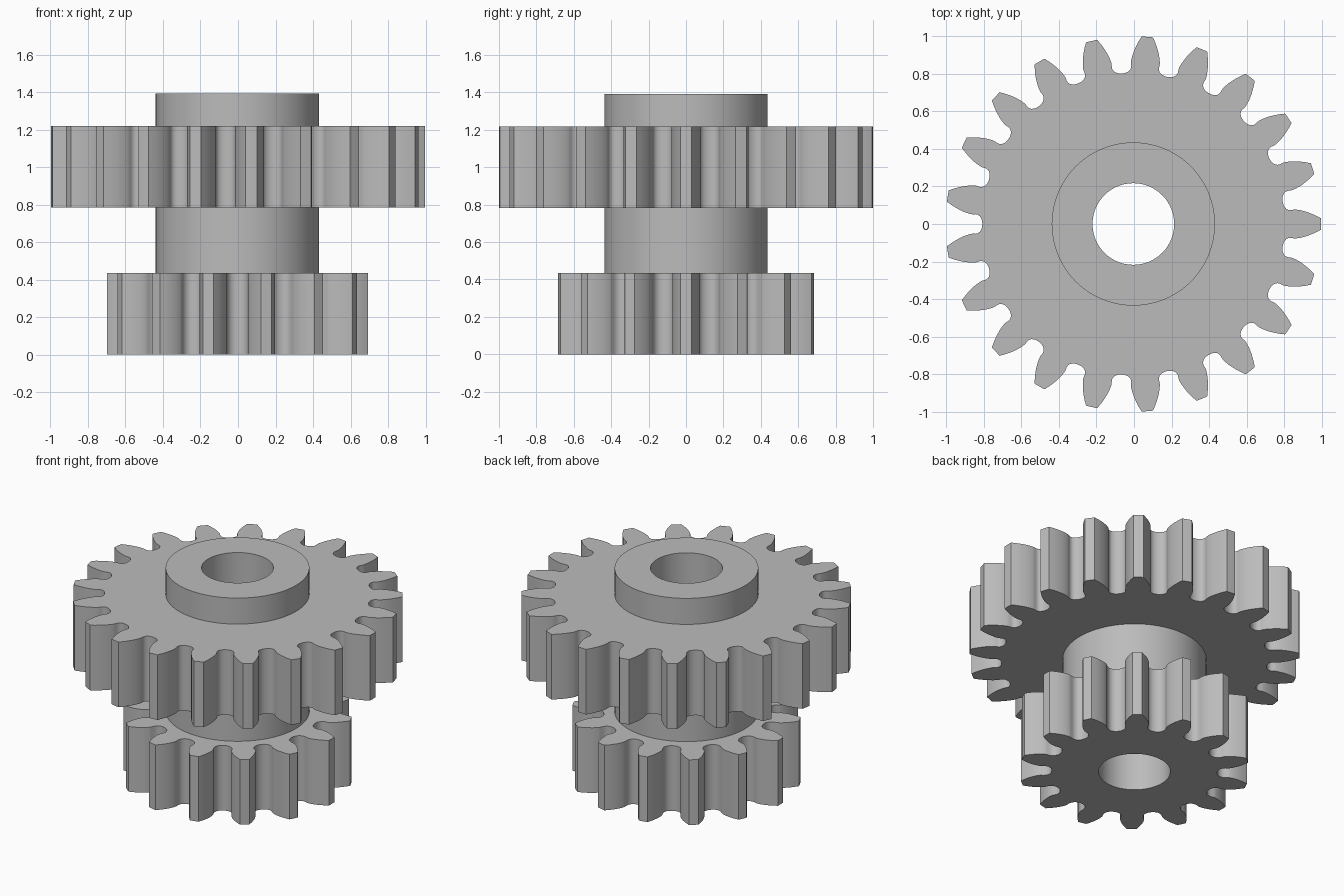
import bpy, bmesh, math

cube = bpy.data.objects.get("Cube")
if cube:
    bpy.data.objects.remove(cube)

M = 0.08704                 # gear module: every size is a multiple of it
AXIS_X = -0.0036            # the odd tooth count shifts the axis slightly
PRESSURE = math.radians(20)
BORE, HUB = 2.5 * M, 5 * M

steel = bpy.data.materials.new("light grey metal")
grey = (0.5, 0.5, 0.5, 1)
steel.use_nodes = True
steel.diffuse_color = grey
steel.node_tree.nodes["Principled BSDF"].inputs["Base Color"].default_value = grey


def polar(r, a):
    return r * math.cos(a), r * math.sin(a)


def circle(r, n=96):
    return [polar(r, math.tau * i / n) for i in range(n)]


def gear_outline(teeth, steps=9, fillet=12):
    """Involute teeth, the first centred on +x, with rounded roots."""
    pitch, tip, root = M * teeth / 2, M * (teeth / 2 + 1), M * (teeth / 2 - 1.25)
    base = pitch * math.cos(PRESSURE)
    inv = lambda a: math.tan(a) - a
    base_half = math.pi / (2 * teeth) + inv(PRESSURE)
    # one flank, from base circle to tip
    flank = []
    for i in range(steps):
        r = base + (tip - base) * (i / (steps - 1)) ** 1.5
        flank.append((r, base_half - inv(math.acos(min(1, base / r)))))
    tooth = [(r, -a) for r, a in flank] + [(tip, 0)] + flank[::-1]
    # rounded gap between two teeth, slightly undercut
    gap = math.pi / teeth - base_half
    width, floor = base * math.sin(gap), base * math.cos(gap)
    for k in range(1, fillet):
        a = math.pi * k / fillet
        c = math.cos(a)
        side = -math.copysign(abs(c) ** 0.87, c) * width
        side *= 1 + 0.09 * abs(math.sin(2 * a))
        r = floor - (floor - root) * math.sin(a) ** 0.87
        tooth.append((math.hypot(r, side), math.pi / teeth + math.atan2(side, r)))
    return [polar(r, a + math.tau * t / teeth) for t in range(teeth) for r, a in tooth]


def bored_solid(name, outline, z0, z1):
    """Extrude an outline with the shaft bore through it."""
    bm = bmesh.new()
    edges = []
    for loop in (outline, circle(BORE)):
        vs = [bm.verts.new((x, y, z0)) for x, y in loop]
        edges += [bm.edges.new((a, b)) for a, b in zip(vs, vs[1:] + vs[:1])]
    bmesh.ops.triangle_fill(bm, edges=edges, use_beauty=True, normal=(0, 0, 1))
    top = bmesh.ops.extrude_face_region(bm, geom=bm.faces[:], use_keep_orig=True)
    moved = [g for g in top["geom"] if isinstance(g, bmesh.types.BMVert)]
    bmesh.ops.translate(bm, verts=moved, vec=(0, 0, z1 - z0))
    bmesh.ops.recalc_face_normals(bm, faces=bm.faces[:])
    mesh = bpy.data.meshes.new(name)
    bm.to_mesh(mesh)
    bm.free()
    mesh.materials.append(steel)
    ob = bpy.data.objects.new(name, mesh)
    ob.location.x = AXIS_X
    bpy.context.collection.objects.link(ob)
    bpy.ops.object.select_all(action="DESELECT")
    ob.select_set(True)
    bpy.context.view_layer.objects.active = ob
    bpy.ops.object.shade_smooth_by_angle(angle=math.radians(30))


# stacked from the ground up
bored_solid("small_gear", gear_outline(14), 0, 5 * M)
bored_solid("middle_hub", circle(HUB), 5 * M, 9 * M)
bored_solid("large_gear", gear_outline(21), 9 * M, 14 * M)
bored_solid("top_hub", circle(HUB), 14 * M, 16 * M)
